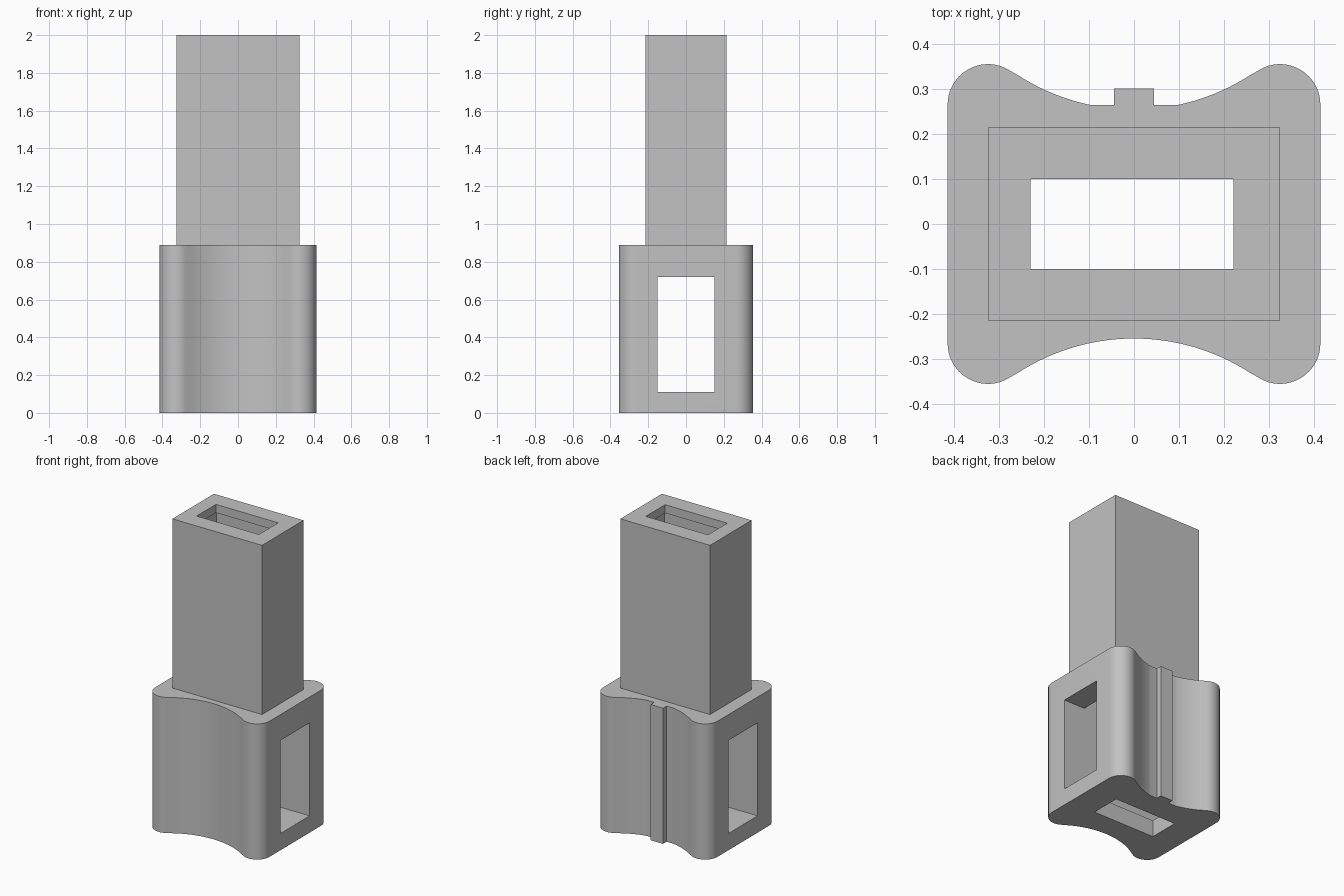
import bpy, bmesh
from math import cos, sin, pi, atan2, radians
from mathutils import Vector

cube = bpy.data.objects.get("Cube")
if cube:
    bpy.data.objects.remove(cube, do_unlink=True)

grey = bpy.data.materials.new("light grey")
grey.use_nodes = True
colour = (0.54, 0.54, 0.54, 1)
grey.diffuse_color = colour
grey.node_tree.nodes["Principled BSDF"].inputs["Base Color"].default_value = colour


def prism(name, start, profile, sweep):
    """Extrude a profile (a list of 3D points) along the sweep vector."""
    bm = bmesh.new()
    face = bm.faces.new([bm.verts.new(Vector(start) + Vector(p)) for p in profile])
    ext = bmesh.ops.extrude_face_region(bm, geom=[face])["geom"]
    bmesh.ops.translate(bm, vec=sweep,
                        verts=[v for v in ext if isinstance(v, bmesh.types.BMVert)])
    bmesh.ops.recalc_face_normals(bm, faces=bm.faces)
    mesh = bpy.data.meshes.new(name)
    bm.to_mesh(mesh)
    bm.free()
    mesh.materials.append(grey)
    obj = bpy.data.objects.new(name, mesh)
    bpy.context.collection.objects.link(obj)
    return obj


def box(name, x0, x1, y0, y1, z0, z1):
    rect = [(x0, y0, 0), (x1, y0, 0), (x1, y1, 0), (x0, y1, 0)]
    return prism(name, (0, 0, z0), rect, (0, 0, z1 - z0))


def arc(cx, cy, r, a0, a1, n):
    steps = [a0 + (a1 - a0) * i / n for i in range(n + 1)]
    return [(cx + r * cos(a), cy + r * sin(a)) for a in steps]


# Base outline: round corners flowing into concave front and back
CX, CY, R = 0.325, 0.266, 0.09
SCOOP_Y, SCOOP_R = 0.73, 0.475
BASE_TOP, BACK_FLAT = 0.89, 0.265
tangent = atan2(SCOOP_Y - CY, -CX)
half = arc(CX, CY, R, 0, tangent, 20)
half += arc(0, SCOOP_Y, SCOOP_R, tangent - pi, -pi / 2, 16)[1:]
side = half + [(-x, y) for x, y in reversed(half[:-1])]

# The middle of the back is planed flat under the rib
flat_x = (SCOOP_R ** 2 - (SCOOP_Y - BACK_FLAT) ** 2) ** 0.5
back = [p for p in side if p[1] > BACK_FLAT or abs(p[0]) > flat_x]
split = next(i for i, p in enumerate(back) if p[0] < 0)
back[split:split] = [(flat_x, BACK_FLAT), (-flat_x, BACK_FLAT)]
outline = back + [(-x, -y) for x, y in side]

base = prism("base", (0, 0, 0), [(x, y, 0) for x, y in outline], (0, 0, BASE_TOP))
column = box("column", -0.325, 0.325, -0.215, 0.215, BASE_TOP, 2)
rib = box("back_rib", -0.045, 0.045, BACK_FLAT, 0.302, 0, BASE_TOP)

# Hollow: a side-to-side window below a tall inner chamber
hollow = [(-0.5, 0.11), (0.5, 0.11), (0.5, 0.72), (0.26, 0.72),
          (0.26, 1.945), (-0.26, 1.945), (-0.26, 0.72), (-0.5, 0.72)]
chamber = prism("chamber_cutter", (0, -0.15, 0),
                [(x, 0, z) for x, z in hollow], (0, 0.3, 0))
# Narrower opening through the floor and the top
opening = box("opening_cutter", -0.23, 0.222, -0.1, 0.1, -0.2, 2.2)

for obj in (base, column):
    bpy.ops.object.select_all(action="DESELECT")
    bpy.context.view_layer.objects.active = obj
    obj.select_set(True)
    for cutter in (chamber, opening):
        mod = obj.modifiers.new("cut", "BOOLEAN")
        mod.operation = "DIFFERENCE"
        mod.solver = "EXACT"
        mod.object = cutter
        bpy.ops.object.modifier_apply(modifier=mod.name)

for cutter in (chamber, opening):
    bpy.data.objects.remove(cutter, do_unlink=True)

# Smooth the curved sides, keep the edges crisp
bpy.ops.object.select_all(action="DESELECT")
bpy.context.view_layer.objects.active = base
base.select_set(True)
bpy.ops.object.shade_smooth_by_angle(angle=radians(25))
